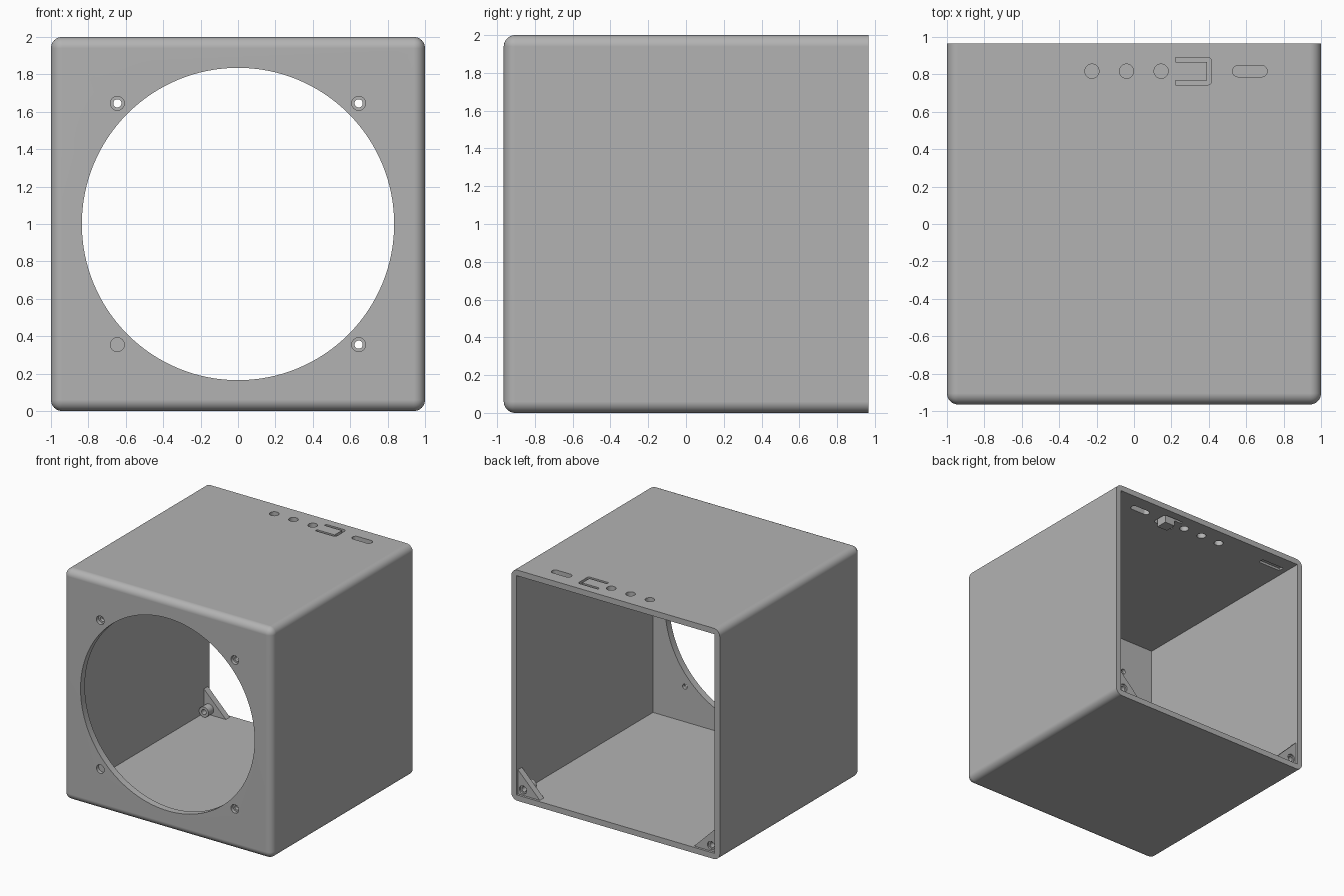
import bpy, bmesh, math
from mathutils import Matrix, Vector

if "Cube" in bpy.data.objects:
    bpy.data.objects.remove(bpy.data.objects["Cube"], do_unlink=True)

grey = bpy.data.materials.new("plain grey")
grey.use_nodes = True
COLOUR = (0.45, 0.45, 0.45, 1)
grey.diffuse_color = COLOUR
grey.node_tree.nodes["Principled BSDF"].inputs["Base Color"].default_value = COLOUR

BACK, WALL, ROW = 0.965, 0.05, 0.817


def finish(name, bm):
    bmesh.ops.recalc_face_normals(bm, faces=bm.faces)
    mesh = bpy.data.meshes.new(name)
    bm.to_mesh(mesh)
    bm.free()
    mesh.materials.append(grey)
    ob = bpy.data.objects.new(name, mesh)
    bpy.context.collection.objects.link(ob)
    return ob


def box(name, lo, hi, round_edges=None, radius=0.06):
    bm = bmesh.new()
    bmesh.ops.create_cube(bm, size=1)
    lo, hi = Vector(lo), Vector(hi)
    for v in bm.verts:
        v.co = (lo + hi) / 2 + v.co * (hi - lo)
    if round_edges:
        edges = [e for e in bm.edges if round_edges(e)]
        bmesh.ops.bevel(bm, geom=edges, offset=radius, segments=8,
                        profile=0.5, affect='EDGES')
    return finish(name, bm)


def cylinder(name, centre, radius, depth, axis, sides=32):
    bm = bmesh.new()
    turn = Matrix.Rotation(math.pi / 2, 4, 'X') if axis == 'Y' else Matrix()
    bmesh.ops.create_cone(bm, cap_ends=True, segments=sides, radius1=radius,
                          radius2=radius, depth=depth,
                          matrix=Matrix.Translation(centre) @ turn)
    return finish(name, bm)


def prism(name, outline, y0, y1):
    bm = bmesh.new()
    face = bm.faces.new([bm.verts.new((x, y0, z)) for x, z in outline])
    out = bmesh.ops.extrude_face_region(bm, geom=[face])["geom"]
    moved = [v for v in out if isinstance(v, bmesh.types.BMVert)]
    bmesh.ops.translate(bm, verts=moved, vec=(0, y1 - y0, 0))
    return finish(name, bm)


def combine(target, tool, operation='DIFFERENCE'):
    mod = target.modifiers.new("combine", 'BOOLEAN')
    mod.operation, mod.solver, mod.object = operation, 'EXACT', tool
    bpy.context.view_layer.objects.active = target
    bpy.ops.object.modifier_apply(modifier=mod.name)
    bpy.data.objects.remove(tool, do_unlink=True)


def smooth(ob):
    bpy.ops.object.select_all(action='DESELECT')
    ob.select_set(True)
    bpy.context.view_layer.objects.active = ob
    bpy.ops.object.shade_smooth_by_angle(angle=math.radians(30))
    mod = ob.modifiers.new("even shading", 'WEIGHTED_NORMAL')
    mod.keep_sharp = True


# Rounded housing, open at the back
housing = box("housing", (-1, -BACK, 0), (1, BACK, 2),
              lambda e: any(v.co.y < 0 for v in e.verts))
combine(housing, box("cavity", (WALL - 1, -BACK + 0.06, WALL),
                     (1 - WALL, BACK + 0.2, 2 - WALL)))

# Large round opening and four counterbored screw holes
combine(housing, cylinder("opening", (0, -BACK, 1), 0.835, 0.4, 'Y', 128))
for x in (-0.645, 0.645):
    for z in (0.355, 1.645):
        combine(housing, cylinder("screw_hole", (x, -BACK, z), 0.022, 0.3, 'Y'))
        combine(housing, cylinder("counterbore", (x, -BACK, z), 0.037, 0.06, 'Y'))

# Row of round holes and a rounded slot in the top
for x in (-0.225, -0.04, 0.145):
    combine(housing, cylinder("round_hole", (x, ROW, 2), 0.038, 0.3, 'Z'))
combine(housing, box("slot", (0.527, ROW - 0.03, 1.9), (0.712, ROW + 0.03, 2.1),
                     lambda e: abs(e.verts[0].co.z - e.verts[1].co.z) > 0.1, 0.029))

# U-shaped cut that frees a flexible tab
cut = box("tab_cut", (0.222, ROW - 0.073, 1.9), (0.415, ROW + 0.073, 2.1),
          lambda e: e.verts[0].co.x > 0.4 and e.verts[1].co.x > 0.4
          and abs(e.verts[0].co.z - e.verts[1].co.z) > 0.1, 0.02)
combine(cut, box("tab_core", (0.1, ROW - 0.05, 1.8), (0.39, ROW + 0.05, 2.2)))
combine(housing, cut)

# Shallow recess inside the top
combine(housing, box("recess", (-0.9, ROW - 0.025, 1.9), (-0.68, ROW + 0.025, 1.97)))
smooth(housing)

# Pusher block below the tab
box("tab_pusher", (0.29, ROW - 0.05, 1.9), (0.39, ROW + 0.05, 1.955))

# Corner gussets with screw bosses at the lower back
for side, name in ((-1, "right_gusset"), (1, "left_gusset")):
    inner = 1 - WALL + 0.005
    outline = [(side * inner, WALL - 0.005), (side * 0.74, WALL - 0.005),
               (side * 0.74, WALL), (side * (1 - WALL), 0.26), (side * inner, 0.26)]
    gusset = prism(name, outline, 0.89, 0.945)
    centre = (side * 0.902, 0.87, 0.098)
    combine(gusset, cylinder("boss", centre, 0.045, 0.1, 'Y'), 'UNION')
    combine(gusset, cylinder("bore", centre, 0.022, 0.4, 'Y'))
    combine(gusset, cylinder("bore_seat", (centre[0], 0.945, centre[2]),
                             0.035, 0.03, 'Y'))
    smooth(gusset)
